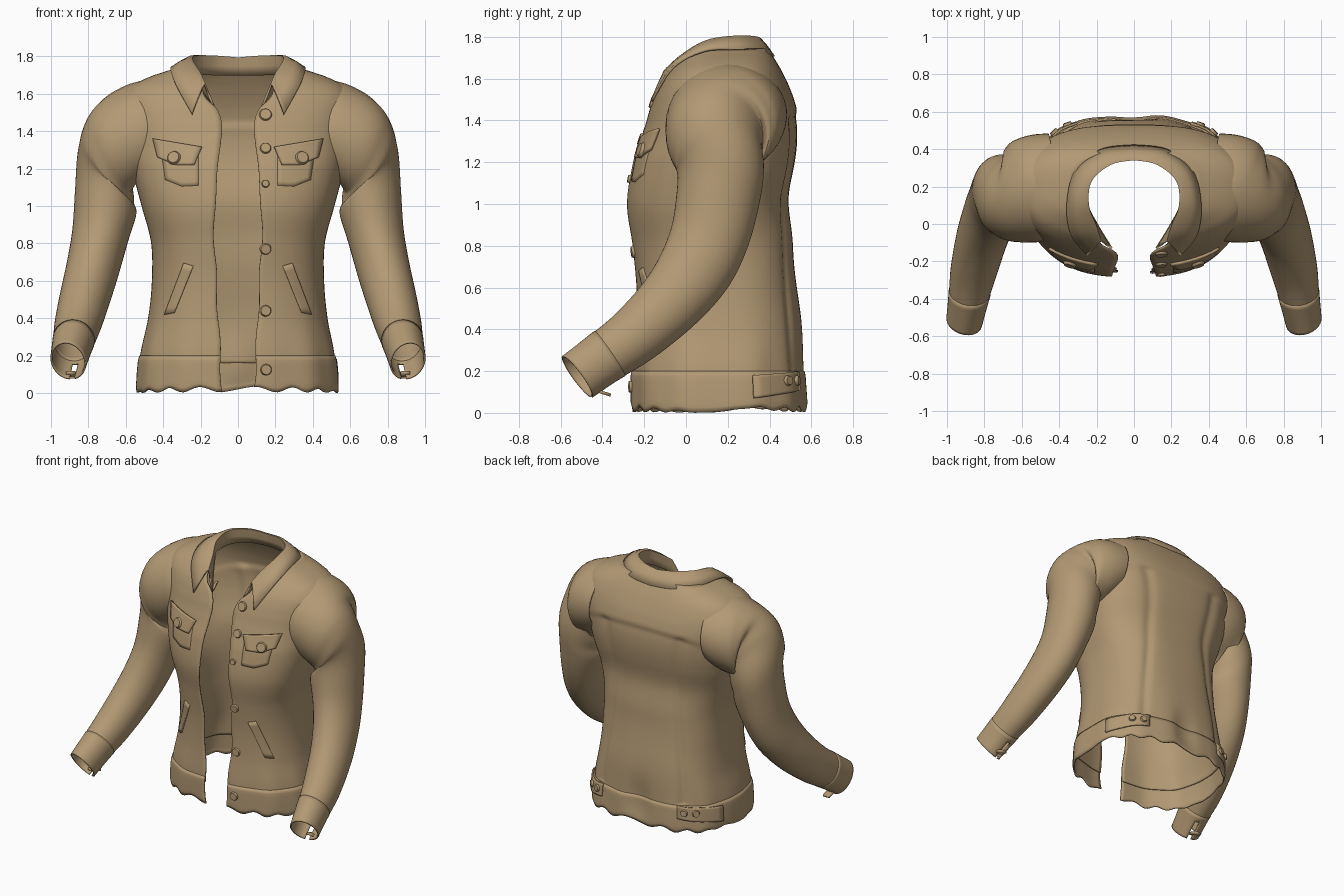
import bpy, bmesh, math
from mathutils import Vector

cube = bpy.data.objects.get("Cube")
if cube:
    bpy.data.objects.remove(cube)

tan = bpy.data.materials.new("tan_cloth")
tan.use_nodes = True
COLOUR = (0.45, 0.32, 0.175, 1)
tan.diffuse_color = COLOUR
tan.node_tree.nodes["Principled BSDF"].inputs["Base Color"].default_value = COLOUR
tan.node_tree.nodes["Principled BSDF"].inputs["Roughness"].default_value = 0.9

# Torso profile: height, half width, front y, back y, half gap of the opening
BODY = [
    (0.0, .53, -.25, .57, .085), (.2, .515, -.25, .56, .095),
    (.4, .475, -.235, .55, .105), (.6, .455, -.235, .53, .115),
    (.8, .46, -.255, .50, .125), (1.0, .51, -.28, .49, .125),
    (1.2, .56, -.25, .515, .105), (1.35, .585, -.20, .525, .095),
    (1.45, .60, -.17, .515, .09), (1.52, .605, -.145, .495, .11),
    (1.58, .60, -.115, .47, .17), (1.64, .56, -.07, .44, .19),
    (1.69, .46, -.02, .41, .21), (1.74, .32, .0, .38, .23),
]
POWER = 2.7


def finish(obj, thickness=0, mirror=False, angle=40):
    obj.data.materials.append(tan)
    if mirror:
        m = obj.modifiers.new("mirror", 'MIRROR')
        m.merge_threshold = 0.002
    if thickness:
        s = obj.modifiers.new("thickness", 'SOLIDIFY')
        s.thickness = thickness
        s.offset = 0
    bpy.ops.object.select_all(action='DESELECT')
    obj.select_set(True)
    bpy.context.view_layer.objects.active = obj
    bpy.ops.object.shade_smooth_by_angle(angle=math.radians(angle))


def add_object(name, bm, **kw):
    mesh = bpy.data.meshes.new(name)
    bm.to_mesh(mesh)
    bm.free()
    obj = bpy.data.objects.new(name, mesh)
    bpy.context.collection.objects.link(obj)
    finish(obj, **kw)


def sheet(name, rows, closed=False, skip=None, **kw):
    """Join rows of points into a quad sheet."""
    bm = bmesh.new()
    grid = [[bm.verts.new(p) for p in row] for row in rows]
    n = len(grid[0])
    for i in range(len(grid) - 1):
        for j in range(n if closed else n - 1):
            if skip and skip(i, j):
                continue
            k = (j + 1) % n
            bm.faces.new((grid[i][j], grid[i][k], grid[i + 1][k], grid[i + 1][j]))
    bmesh.ops.delete(bm, geom=[v for v in bm.verts if not v.link_faces], context='VERTS')
    add_object(name, bm, **kw)


def spline(table, u):
    """Smooth curve through a table of tuples at fractional row u."""
    last = len(table) - 1
    i = min(int(u), last - 1)
    t = u - i
    a, b, c, d = (table[min(max(k, 0), last)] for k in (i - 1, i, i + 1, i + 2))
    return [q + .5 * t * (r - p + t * (2 * p - 5 * q + 4 * r - s + t * (3 * (q - r) + s - p)))
            for p, q, r, s in zip(a, b, c, d)]


def body_at(z):
    for i in range(len(BODY) - 1):
        if z <= BODY[i + 1][0]:
            break
    low, high = BODY[i][0], BODY[i + 1][0]
    return spline(BODY, i + min(max((z - low) / (high - low), 0), 1))


def front_angle(x, z):
    return math.asin((x / body_at(z)[1]) ** (POWER / 2))


def bump(v, centre, width):
    return math.exp(-((v - centre) / width) ** 2)


def skin(a, z, off=0):
    """Point on the torso at angle a (0 = front, pi = back) and height z."""
    _, w, f, b, _ = body_at(z)
    side = abs(math.pi - a)
    back = bump(side, 0, 1.1)
    yoke = min(max((z - 1.42 + .08 * side * side) / .03, 0), 1)
    off += .011 * back * yoke                                  # raised back yoke
    if z > .2:                                                 # back seams
        off -= .013 * (1 - yoke) * bump(side, .5 + .12 * math.sin(z * 4), .08)
    off += .004 * bump(z, .1, .25) * math.sin(11 * a)          # hem folds
    off -= .025 * bump(side, 0, .09) * bump(z, .15, .15)
    off += .008 * math.sin(z * 13 + 3 * math.cos(a)) * bump(z, .9, .4) * back
    s, c = math.sin(a), math.cos(a)
    x = (w + off) * math.copysign(abs(s) ** (2 / POWER), s)
    y = (f + b) / 2 - ((b - f) / 2 + off) * math.copysign(abs(c) ** (2 / POWER), c)
    return Vector((x, y, z))


def front_skin(x, z, off=0):
    return skin(front_angle(x, z), z, off)


def ring(z, off=0, segments=150, ragged=0):
    a0 = front_angle(body_at(z)[4] + .005 * math.sin(z * 17), z)
    out = []
    for j in range(segments + 1):
        a = a0 + (2 * math.pi - 2 * a0) * j / segments
        p = skin(a, z, off)
        edge = abs(math.cos(a))
        p.z += ragged * (edge * (.8 + .6 * math.sin(17 * a)) + .8 * bump(p.y, .3, .12))
        out.append(p)
    return out


# Torso with open armholes, and waistband
torso = [ring(.16 + 1.58 * i / 100) for i in range(101)]
sheet("torso", torso, skip=lambda i, j: abs(torso[i][j].x) > .565 and 1.2 < torso[i][j].z < 1.52,
      thickness=.01)
sheet("waistband", [ring(.2 * i / 8, .008 if 0 < i < 8 else .004, ragged=.025 * (1 - i / 8) ** 2)
                    for i in range(9)], thickness=.01)

# Sleeves: outer point, inner point, half depth
ARM = [
    (.42, .21, 1.665, .45, .19, 1.20, .28), (.51, .20, 1.665, .52, .18, 1.15, .282),
    (.61, .175, 1.635, .565, .15, 1.11, .268),
    (.715, .15, 1.57, .575, .14, 1.08, .237), (.80, .155, 1.465, .57, .15, 1.05, .212),
    (.85, .165, 1.3, .56, .165, 1.01, .203), (.865, .15, 1.1, .55, .155, .95, .195),
    (.88, .11, .88, .59, .12, .82, .185), (.91, .04, .70, .63, .05, .68, .175),
    (.945, -.08, .54, .68, -.07, .52, .155), (.975, -.25, .38, .735, -.24, .36, .135),
    (.985, -.39, .265, .785, -.41, .255, .12), (.995, -.50, .18, .82, -.54, .165, .115),
]
END = len(ARM) - 1


def arm_mid(u):
    p = spline(ARM, u)
    return (Vector(p[:3]) + Vector(p[3:6])) / 2


def arm_ring(u, grow=0, n=40):
    p = spline(ARM, u)
    across = (Vector(p[:3]) - Vector(p[3:6])) / 2
    mid = arm_mid(u)
    along = arm_mid(min(u + .3, END)) - arm_mid(max(u - .3, 0))
    depth = across.cross(along).normalized() * (p[6] + grow)
    across += across.normalized() * grow
    return [mid + across * math.cos(t) + depth * math.sin(t)
            for t in (2 * math.pi * j / n for j in range(n))]


sheet("sleeve", [arm_ring((END - 1.1) * i / 66) for i in range(67)], closed=True,
      thickness=.01, mirror=True)

# Cuffs with a slit and a loose tab on the lower side
low = min(range(40), key=lambda j: arm_ring(END)[j].z)
sheet("cuff", [arm_ring(END - 1.25 + 1.25 * i / 8, .003) for i in range(9)], closed=True,
      skip=lambda i, j: i > 1 and j in (low, low - 1), thickness=.01, mirror=True)
sheet("cuff_tab", [[(.87, -.44, .11), (.92, -.44, .11)], [(.87, -.36, .085), (.92, -.36, .085)]],
      thickness=.015, mirror=True)

# Collar: stand bottom, fold and outer edge, from the front point to the back
COLLAR = [
    (.12, -.13, 1.51, .178, -.09, 1.65, .246, -.165, 1.49),
    (.20, .0, 1.62, .205, -.01, 1.71, .335, -.06, 1.655),
    (.25, .11, 1.68, .245, .10, 1.775, .358, .10, 1.735),
    (.23, .24, 1.70, .23, .23, 1.80, .315, .28, 1.735),
    (.13, .335, 1.70, .125, .32, 1.80, .18, .395, 1.715),
    (0, .36, 1.70, 0, .345, 1.79, 0, .42, 1.705),
]


def collar_row(u):
    p = spline(COLLAR, u)
    stand, fold, edge = (Vector(p[k:k + 3]) for k in (0, 3, 6))
    lift = Vector((0, 0, .01))
    return [stand, (stand + fold) / 2, fold, fold.lerp(edge, .15) + lift,
            fold.lerp(edge, .55) + lift, edge]


sheet("collar", [collar_row((len(COLLAR) - 1) * i / 30) for i in range(31)],
      thickness=.012, mirror=True, angle=60)


def patch(name, corners, off, tip=0, n=8, place=front_skin, **kw):
    """Plate laid on the cloth; corners run top-in, top-out, bottom-out, bottom-in."""
    a, b, c, d = (Vector(p) for p in corners)
    rows = []
    for i in range(n + 1):
        v = i / n
        row = []
        for j in range(n + 1):
            u = j / n
            p = a.lerp(b, u).lerp(d.lerp(c, u), v)
            row.append(place(p.x, p.y - tip * v * (1 - abs(2 * u - 1)), off))
        rows.append(row)
    sheet(name, rows, mirror=True, **kw)


# Chest pockets, flaps and slanted welt pockets
patch("chest_pocket", [(.21, 1.28), (.41, 1.31), (.385, 1.14), (.21, 1.11)], .003, .02, thickness=.009)
patch("pocket_flap", [(.19, 1.315), (.445, 1.36), (.42, 1.26), (.23, 1.22)], .012, .02, thickness=.014)
patch("welt_pocket", [(.235, .68), (.285, .695), (.385, .42), (.335, .43)], .006, thickness=.014)

# Waist adjuster tabs at the back
patch("waist_tab", [(1.85, .18), (2.65, .20), (2.65, .11), (1.85, .07)], .018, place=skin, thickness=.012)


def button(name, a, z, radius, off=.009, mirror=False):
    """Low domed disc facing out of the cloth."""
    p = skin(a, z, off)
    normal = (skin(a + .02, z) - skin(a - .02, z)).cross(skin(a, z + .02) - skin(a, z - .02)).normalized()
    bm = bmesh.new()
    bmesh.ops.create_cone(bm, cap_ends=True, segments=20, radius1=radius, radius2=radius * .8, depth=.016)
    turn = normal.to_track_quat('Z', 'Y')
    for v in bm.verts:
        v.co = p + turn @ v.co
    add_object(name, bm, mirror=mirror)


# Buttons down the front, on the flaps and on the tabs
for z, radius in ((1.49, .036), (1.31, .032), (1.12, .022), (.77, .032), (.44, .032), (.125, .032)):
    button("front_button", front_angle(.145, z), z, radius, .016 if z < .2 else .009)
button("flap_button", front_angle(.33, 1.26), 1.26, .038, .024, True)
for a in (2.35, 2.55):
    button("tab_button", a, .155, .026, .028, True)
